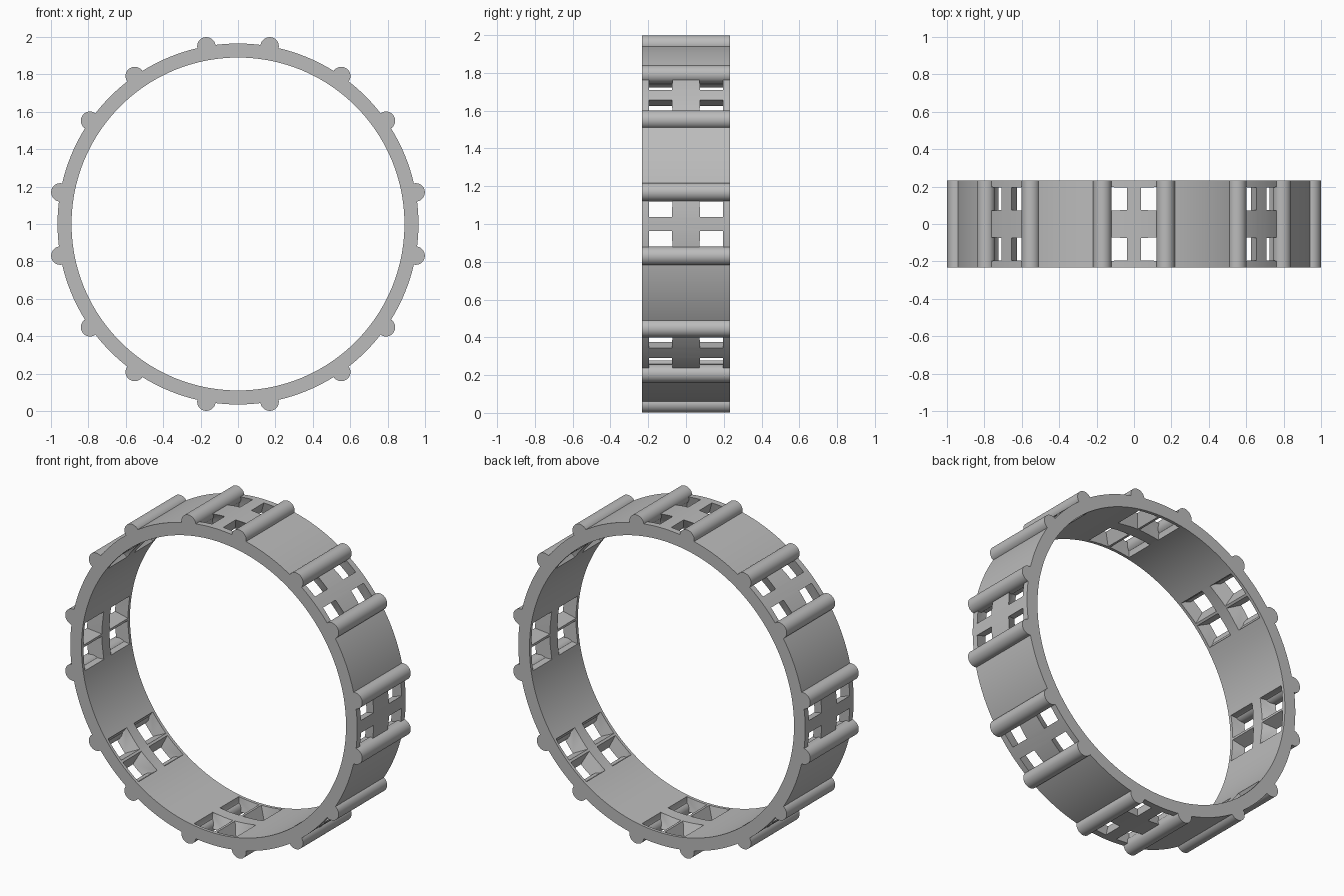
import bpy, bmesh
from math import cos, sin, pi, radians
from mathutils import Matrix, Vector

cube = bpy.data.objects.get("Cube")
if cube:
    bpy.data.objects.remove(cube, do_unlink=True)

HALF = 0.233                  # half the band width
R_IN, R_OUT = 0.89, 0.965
ROD_R, ROD_ANGLE = 0.049, 10.1

grey = bpy.data.materials.new("plain_grey")
grey.use_nodes = True
COLOUR = (0.5, 0.5, 0.5, 1)
grey.diffuse_color = COLOUR
grey.node_tree.nodes["Principled BSDF"].inputs["Base Color"].default_value = COLOUR


def make_object(name, bm):
    bmesh.ops.recalc_face_normals(bm, faces=bm.faces[:])
    mesh = bpy.data.meshes.new(name)
    bm.to_mesh(mesh)
    bm.free()
    mesh.materials.append(grey)
    obj = bpy.data.objects.new(name, mesh)
    bpy.context.collection.objects.link(obj)
    return obj


def loft(bm, loops, closed=False):
    """Bridge equal loops of points; cap the ends, or join last to first."""
    rows = [[bm.verts.new(p) for p in loop] for loop in loops]
    n = len(rows[0])
    pairs = list(zip(rows, rows[1:]))
    if closed:
        pairs.append((rows[-1], rows[0]))
    else:
        bm.faces.new(rows[0])
        bm.faces.new(rows[-1])
    for a, b in pairs:
        for i in range(n):
            j = (i + 1) % n
            bm.faces.new((a[i], a[j], b[j], b[i]))


def circle(radius, y, centre=(0, 0), n=160):
    return [(centre[0] + radius * sin(2 * pi * i / n), y,
             centre[1] + radius * cos(2 * pi * i / n)) for i in range(n)]


# Ring band, centred on the origin until the end
bm = bmesh.new()
loft(bm, [circle(R_OUT, -HALF), circle(R_OUT, HALF),
          circle(R_IN, HALF), circle(R_IN, -HALF)], closed=True)
band = make_object("ring_band", bm)

# Window cutters: four flared openings in each of eight groups
OUTER = (0.038, 0.125, 0.075, 0.195)   # x0, x1, y0, y1 at the outer wall
INNER = (0.005, 0.145, 0.035, 0.215)   # the same at the inner wall
KNEE = 0.885


def rect(size, sx, sy, r):
    x0, x1, y0, y1 = size
    return [Vector((sx * x, sy * y, r))
            for x, y in ((x0, y0), (x1, y0), (x1, y1), (x0, y1))]


bm = bmesh.new()
for k in range(8):
    turn = Matrix.Rotation(k * pi / 4, 3, 'Y')
    for sx in (-1, 1):
        for sy in (-1, 1):
            levels = [rect(INNER, sx, sy, 0.8), rect(INNER, sx, sy, KNEE),
                      rect(OUTER, sx, sy, R_OUT), rect(OUTER, sx, sy, 1.05)]
            loft(bm, [[turn @ p for p in level] for level in levels])
cutter = make_object("window_cutter", bm)

# Round rods on either side of every window group
bm = bmesh.new()
for k in range(8):
    for side in (-1, 1):
        a = radians(45 * k + side * ROD_ANGLE)
        centre = (R_OUT * sin(a), R_OUT * cos(a))
        loft(bm, [circle(ROD_R, y, centre, 32) for y in (-HALF, HALF)])
rods = make_object("rods", bm)

# Cut the windows, then fuse the rods to the band
bpy.context.view_layer.objects.active = band
band.select_set(True)
for helper, operation in ((cutter, 'DIFFERENCE'), (rods, 'UNION')):
    mod = band.modifiers.new(operation.title(), 'BOOLEAN')
    mod.object, mod.operation, mod.solver = helper, operation, 'EXACT'
    bpy.ops.object.modifier_apply(modifier=mod.name)
    bpy.data.objects.remove(helper, do_unlink=True)

# Stand the ring on the ground
band.data.transform(Matrix.Translation((0, 0, 1)))
bpy.ops.object.select_all(action='DESELECT')
band.select_set(True)
bpy.ops.object.shade_smooth_by_angle(angle=radians(30))
